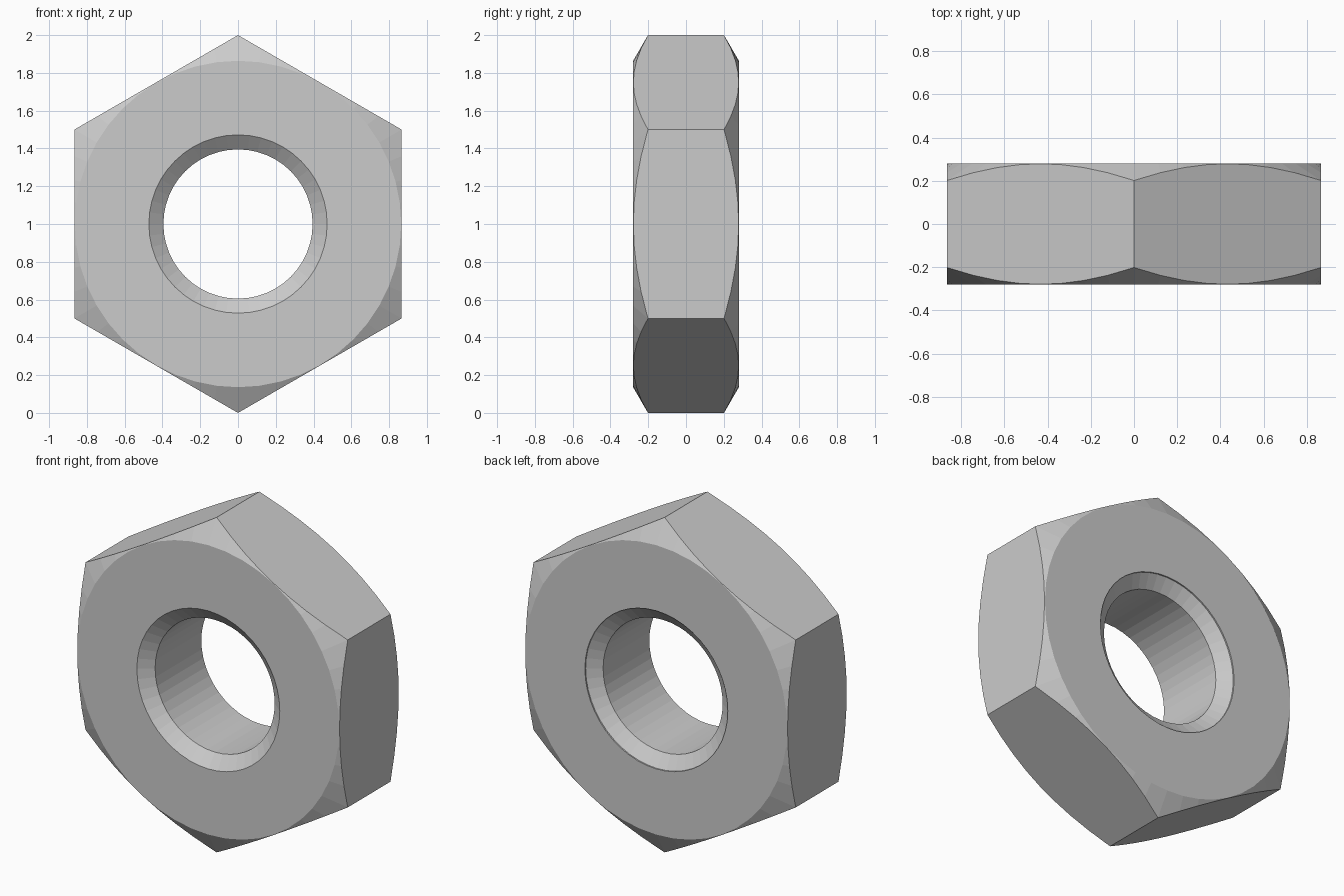
import bpy, bmesh, math
from mathutils import Vector

if "Cube" in bpy.data.objects:
    bpy.data.objects.remove(bpy.data.objects["Cube"])

SEGMENTS = 48
HALF = 0.28            # half thickness along y
BORE, MOUTH = 0.395, 0.472
APOTHEM = math.cos(math.radians(30))
SLOPE = math.tan(math.radians(30))

# Half profile (radius, y): bore, bore chamfer, flat face, outer chamfer cone
face_r, rim_r = APOTHEM - 0.002, 1.05
profile = [(BORE, HALF - 0.062), (MOUTH, HALF - 0.008), (MOUTH, HALF),
           (face_r, HALF), (rim_r, HALF - (rim_r - face_r) * SLOPE)]
# Mirror to a closed section; the front mouth has no lip
section = profile + [(r, -y) for r, y in reversed(profile) if y != HALF - 0.008]

# Lathe the section around the y axis
bm = bmesh.new()
rings = []
for i in range(SEGMENTS):
    a = math.tau * i / SEGMENTS
    rings.append([bm.verts.new((r * math.sin(a), y, r * math.cos(a))) for r, y in section])
n = len(section)
for i in range(SEGMENTS):
    a, b = rings[i], rings[(i + 1) % SEGMENTS]
    for j in range(n):
        k = (j + 1) % n
        bm.faces.new((a[j], a[k], b[k], b[j]))

# Slice off six flats and cap each one
for i in range(6):
    a = math.radians(30 + 60 * i)
    normal = Vector((math.sin(a), 0, math.cos(a)))
    cut = bmesh.ops.bisect_plane(bm, geom=bm.verts[:] + bm.edges[:] + bm.faces[:], dist=1e-5,
                                 plane_co=normal * APOTHEM, plane_no=normal, clear_outer=True)
    edges = [g for g in cut["geom_cut"] if isinstance(g, bmesh.types.BMEdge)]
    bmesh.ops.edgeloop_fill(bm, edges=edges)

bmesh.ops.recalc_face_normals(bm, faces=bm.faces[:])
bmesh.ops.translate(bm, verts=bm.verts[:], vec=(0, 0, 1))   # stand on z = 0

mesh = bpy.data.meshes.new("hex_nut")
bm.to_mesh(mesh)
bm.free()
bpy.context.collection.objects.link(bpy.data.objects.new("hex_nut", mesh))
